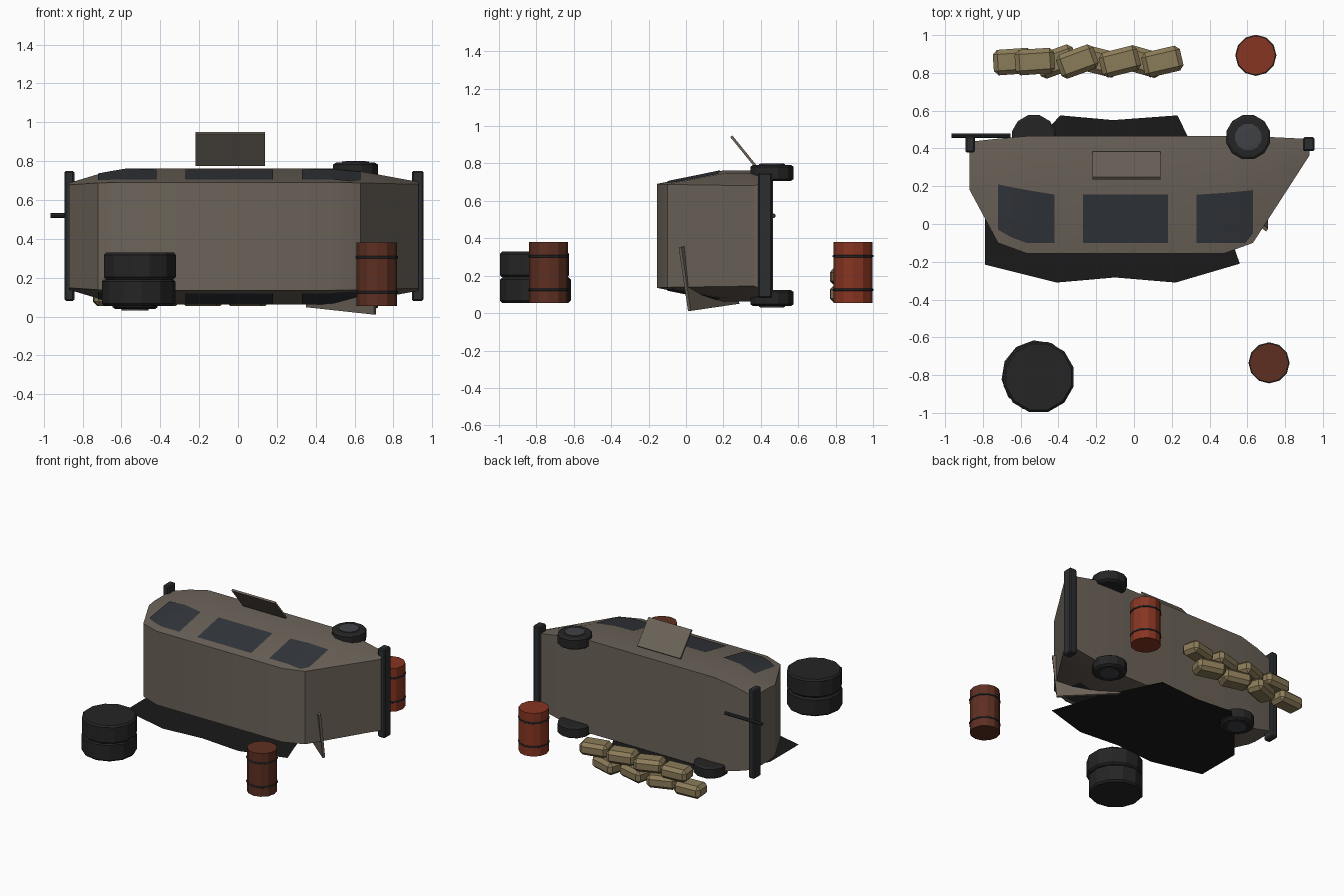
import bpy, bmesh, math
from mathutils import Vector, Matrix
from mathutils.bvhtree import BVHTree

if "Cube" in bpy.data.objects:
    bpy.data.objects.remove(bpy.data.objects["Cube"])

MID = 0.413      # height of the overturned vehicle's centre plane
GROUND = 0.055


def mat(name, rgb):
    m = bpy.data.materials.new(name)
    m.diffuse_color = (*rgb, 1)
    m.use_nodes = True
    m.node_tree.nodes["Principled BSDF"].inputs["Base Color"].default_value = m.diffuse_color
    return m


PAINT = mat("dirty_paint", (0.15, 0.125, 0.10))
DARK = mat("dark_metal", (0.025, 0.027, 0.03))
RUBBER = mat("rubber", (0.018, 0.018, 0.018))
HUB = mat("hub_grey", (0.05, 0.053, 0.06))
GLASS = mat("dark_glass", (0.032, 0.036, 0.043))
SOOT = mat("soot", (0.01, 0.01, 0.01))
RUST = mat("rust_brown", (0.11, 0.028, 0.015))
RED = mat("rust_red", (0.24, 0.035, 0.015))
CLOTH = mat("sackcloth", (0.26, 0.20, 0.10))


def finish(bm, name, m, bevel=0, matrix=None):
    bmesh.ops.recalc_face_normals(bm, faces=bm.faces)
    if bevel:
        bmesh.ops.bevel(bm, geom=bm.edges[:], offset=bevel, segments=1, affect='EDGES')
    if matrix:
        bm.transform(matrix)
    me = bpy.data.meshes.new(name)
    bm.to_mesh(me)
    bm.free()
    ob = bpy.data.objects.new(name, me)
    me.materials.append(m)
    bpy.context.collection.objects.link(ob)
    return ob


def box(name, size, loc, m, rot=None, bevel=0):
    bm = bmesh.new()
    bmesh.ops.create_cube(bm, size=1)
    bm.transform(Matrix.Diagonal((*size, 1)))
    return finish(bm, name, m, bevel, Matrix.Translation(loc) @ (rot or Matrix()))


def lathe(name, profile, loc, m, sides=12, turn=0, flip=False):
    """Closed solid from (radius, z) rings."""
    bm = bmesh.new()
    rings = [[bm.verts.new((r * math.cos(turn + 2 * math.pi * i / sides),
                            r * math.sin(turn + 2 * math.pi * i / sides),
                            -z if flip else z)) for i in range(sides)] for r, z in profile]
    for a, b in zip(rings, rings[1:]):
        for i in range(sides):
            j = (i + 1) % sides
            bm.faces.new((a[i], a[j], b[j], b[i]))
    bm.faces.new(rings[0])
    bm.faces.new(rings[-1])
    return finish(bm, name, m, 0, Matrix.Translation(loc))


# vehicle shell: stations of (x, roof y, roof half, belt y, half width, underside y)
stations = [(-0.87, 0.18, 0.265, 0.25, 0.275, 0.435),
            (-0.72, -0.10, 0.275, 0.21, 0.32, 0.452),
            (-0.57, -0.155, 0.278, 0.20, 0.35, 0.465),
            (0.48, -0.155, 0.278, 0.20, 0.35, 0.465),
            (0.63, -0.10, 0.275, 0.21, 0.335, 0.465),
            (0.93, 0.365, 0.268, 0.39, 0.28, 0.45)]
bm = bmesh.new()
loops = []
for x, ry, rh, by, h, uy in stations:
    pts = [(ry, rh), (by, h), (uy, h), (uy, -h), (by, -h), (ry, -rh)]
    loops.append([bm.verts.new((x, y, MID + z)) for y, z in pts])
for a, b in zip(loops, loops[1:]):
    for i in range(6):
        j = (i + 1) % 6
        bm.faces.new((a[i], a[j], b[j], b[i]))
bm.faces.new(loops[0])
bm.faces.new(loops[-1])
bmesh.ops.recalc_face_normals(bm, faces=bm.faces)
tree = BVHTree.FromBMesh(bm)
body = finish(bm, "vehicle_body", PAINT)

# side windows laid on the shell: (x, lower y, upper y) columns, both sides
windows = [[(-0.72, -0.03, 0.21), (-0.65, -0.07, 0.195), (-0.57, -0.10, 0.18), (-0.42, -0.10, 0.155)],
           [(-0.27, -0.10, 0.155), (0.18, -0.10, 0.155)],
           [(0.33, -0.10, 0.155), (0.48, -0.10, 0.165), (0.59, -0.10, 0.175), (0.63, -0.05, 0.18)]]
for label, s in (("upper", 1), ("lower", -1)):
    for n, cols in enumerate(windows):
        bm = bmesh.new()
        rows = []
        for x, y0, y1 in cols:
            col = []
            for k in range(4):
                y = y0 + (y1 - y0) * k / 3
                hit = tree.ray_cast(Vector((x, y, MID + s * 2)), Vector((0, 0, -s)))[0]
                z = hit.z if hit else MID + s * 0.28
                col.append(bm.verts.new((x, y, z + s * 0.004)))
            rows.append(col)
        for a, b in zip(rows, rows[1:]):
            for k in range(3):
                q = (a[k], b[k], b[k + 1], a[k + 1])
                bm.faces.new(q if s > 0 else q[::-1])
        me = bpy.data.meshes.new("w")
        ob = finish(bm, f"{label}_window_{n + 1}", GLASS)

# bumpers
box("rear_bumper", (0.05, 0.085, 0.67), (-0.868, 0.42, 0.415), DARK, bevel=0.008)
box("front_bumper", (0.06, 0.075, 0.67), (0.925, 0.423, 0.415), DARK, bevel=0.008)

# exhaust pipe
bm = bmesh.new()
bmesh.ops.create_cone(bm, cap_ends=True, segments=8, radius1=0.012, radius2=0.012, depth=0.31)
finish(bm, "exhaust_pipe", DARK, 0,
       Matrix.Translation((-0.81, 0.468, 0.52)) @ Matrix.Rotation(math.pi / 2, 4, 'Y'))

# wheels: one upper, two lower (the fourth is missing)
tyre = [(0.105, -0.045), (0.12, -0.035), (0.12, 0.03), (0.105, 0.04), (0.07, 0.04)]
hub = [(0.072, 0.0), (0.072, 0.046), (0.05, 0.048)]
for name, x, z, flip in (("upper_front", 0.605, 0.752, False),
                         ("lower_front", 0.605, 0.078, True),
                         ("lower_rear", -0.53, 0.078, True)):
    lathe(name + "_tyre", tyre, (x, 0.46, z), RUBBER, 12, math.pi / 12, flip)
    lathe(name + "_hub", hub, (x, 0.46, z), HUB, 12, math.pi / 12, flip)

# open door standing up from the upper side
box("open_door", (0.36, 0.215, 0.014), (-0.04, 0.31, 0.862), PAINT,
    Matrix.Rotation(math.radians(-51), 4, 'X'))

# loose panel leaning against the windscreen
u, v = Vector((0.0, -0.05, 0.342)), Vector((-0.35, 0.26, 0.04))
corner = Vector((0.705, 0.018, 0.01))
ux, vx = u.normalized(), v.normalized()
n = ux.cross(vx).normalized()
vx = n.cross(ux)
basis = Matrix((ux, vx, n)).transposed().to_4x4()
box("loose_panel", (u.length, v.length, 0.018), corner + (u + v) / 2, PAINT, basis)

# scorched patch on the ground
patch = [(0.45, 0.11), (0.34, 0.35), (0.23, 0.575), (-0.11, 0.55), (-0.39, 0.575), (-0.62, 0.33),
         (-0.79, 0.13), (-0.79, -0.215), (-0.41, -0.31), (-0.10, -0.283), (0.22, -0.31), (0.56, -0.21)]
bm = bmesh.new()
bm.faces.new([bm.verts.new((x, y, GROUND + 0.003)) for x, y in patch])
finish(bm, "scorch_patch", SOOT)

# stacked tyres
stack = [(0.178, 0), (0.19, 0.012), (0.19, 0.125), (0.178, 0.137)]
lathe("stack_tyre_bottom", stack, (-0.512, -0.805, GROUND), RUBBER, 12, 0.1)
lathe("stack_tyre_top", [(r + 0.002, z) for r, z in stack], (-0.505, -0.81, GROUND + 0.137),
      RUBBER, 12, math.pi / 12)

# drums with two hoops each
for tag, x, y, m in (("front", 0.715, -0.735, RUST), ("back", 0.645, 0.893, RED)):
    lathe(tag + "_drum", [(0.104, 0), (0.104, 0.325)], (x, y, GROUND), m, 12)
    for k, z in (("lower", 0.063), ("upper", 0.243)):
        lathe(f"{tag}_drum_{k}_hoop", [(0.104, 0), (0.109, 0.003), (0.109, 0.011), (0.104, 0.014)],
              (x, y, GROUND + z), DARK, 12)

# sandbags in two staggered rows
rows = [(0.102, [(-0.64, 4), (-0.41, 20), (-0.18, -14), (0.05, -16)]),
        (0.195, [(-0.525, 4), (-0.30, 20), (-0.075, 14), (0.15, 13)])]
for r, (z, bags) in enumerate(rows):
    for i, (x, deg) in enumerate(bags):
        box(f"sandbag_{r + 1}_{i + 1}", (0.21, 0.135, 0.095), (x, 0.86, z), CLOTH,
            Matrix.Rotation(math.radians(deg), 4, 'Z'), 0.024)

# soft shading on the shell, edges kept sharp
bpy.ops.object.select_all(action='DESELECT')
body.select_set(True)
bpy.context.view_layer.objects.active = body
bpy.ops.object.shade_smooth_by_angle(angle=math.radians(25))
